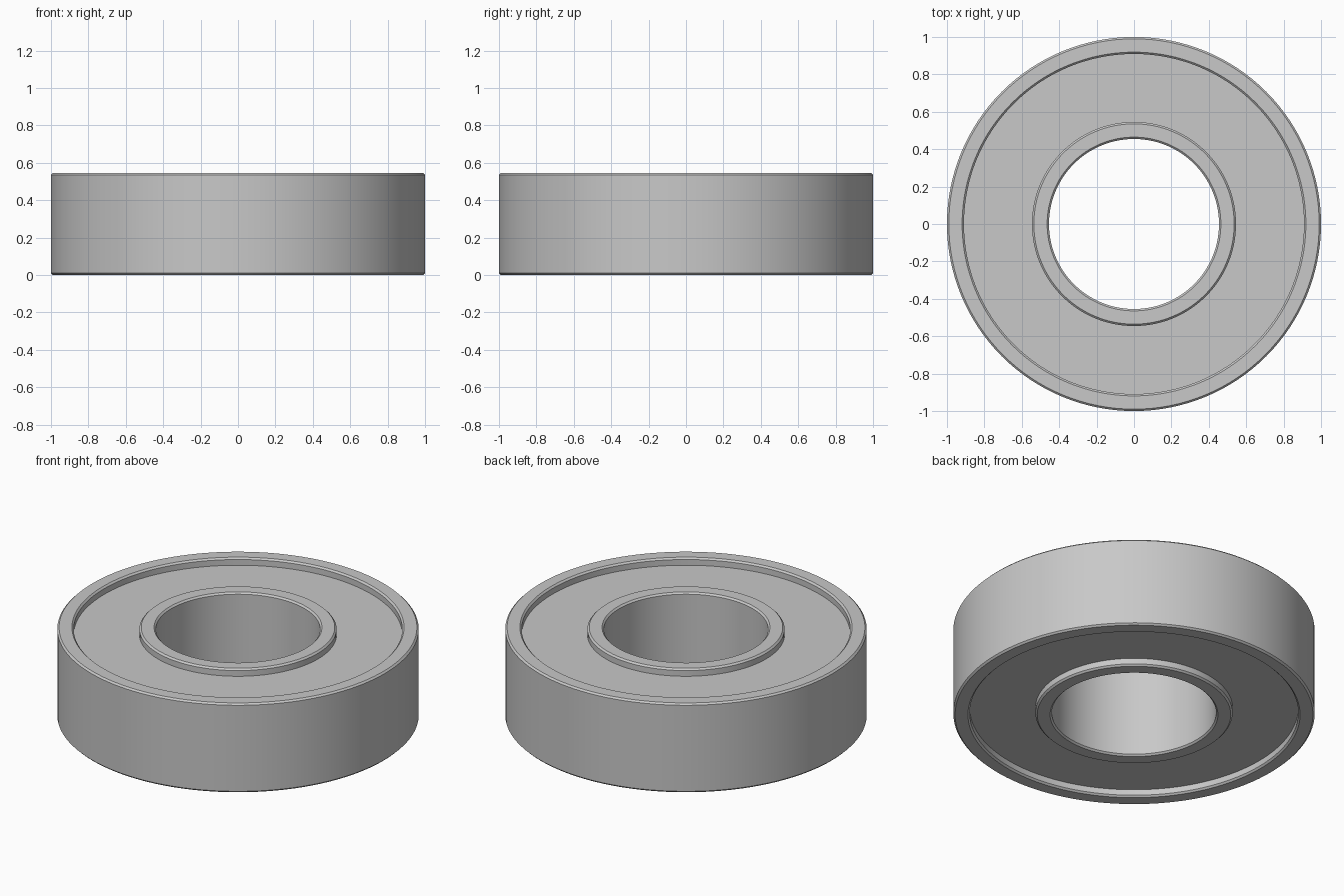
import bpy
import bmesh
from math import cos, sin, tau, radians

if "Cube" in bpy.data.objects:
    bpy.data.objects.remove(bpy.data.objects["Cube"], do_unlink=True)

HEIGHT = 6 / 11          # overall width of the bearing
BORE, INNER_EDGE, OUTER_EDGE, RIM = 5 / 11, 6 / 11, 10 / 11, 1.0
RECESS = 0.045           # how far the shields sit below the rims
CHAMFER = 0.01
SIDES = 128

steel = bpy.data.materials.new("steel grey")
steel.use_nodes = True
colour = (0.58, 0.58, 0.58, 1)
steel.diffuse_color = colour
steel.node_tree.nodes["Principled BSDF"].inputs["Base Color"].default_value = colour


def ring(name, r0, r1, z0, z1, c=0.0):
    """Revolve a rectangle, with chamfered corners if c > 0, about z."""
    if c:
        profile = [(r0 + c, z0), (r1 - c, z0), (r1, z0 + c), (r1, z1 - c),
                   (r1 - c, z1), (r0 + c, z1), (r0, z1 - c), (r0, z0 + c)]
    else:
        profile = [(r0, z0), (r1, z0), (r1, z1), (r0, z1)]
    bm = bmesh.new()
    loops = []
    for i in range(SIDES):
        a = tau * i / SIDES
        loops.append([bm.verts.new((r * cos(a), r * sin(a), z)) for r, z in profile])
    n = len(profile)
    for i in range(SIDES):
        here, there = loops[i], loops[(i + 1) % SIDES]
        for j in range(n):
            k = (j + 1) % n
            bm.faces.new((here[j], there[j], there[k], here[k]))
    bmesh.ops.recalc_face_normals(bm, faces=bm.faces)
    mesh = bpy.data.meshes.new(name)
    bm.to_mesh(mesh)
    bm.free()
    mesh.materials.append(steel)
    obj = bpy.data.objects.new(name, mesh)
    bpy.context.collection.objects.link(obj)
    bpy.ops.object.select_all(action='DESELECT')
    obj.select_set(True)
    bpy.context.view_layer.objects.active = obj
    bpy.ops.object.shade_smooth_by_angle(angle=radians(30))
    return obj


# Races with chamfered edges
ring("outer_ring", OUTER_EDGE, RIM, 0, HEIGHT, CHAMFER)
ring("inner_ring", BORE, INNER_EDGE, 0, HEIGHT, CHAMFER)

# Recessed shield body, tucked slightly into both races
TUCK = 0.02
ring("shield", INNER_EDGE - TUCK, OUTER_EDGE + TUCK, RECESS, HEIGHT - RECESS)
